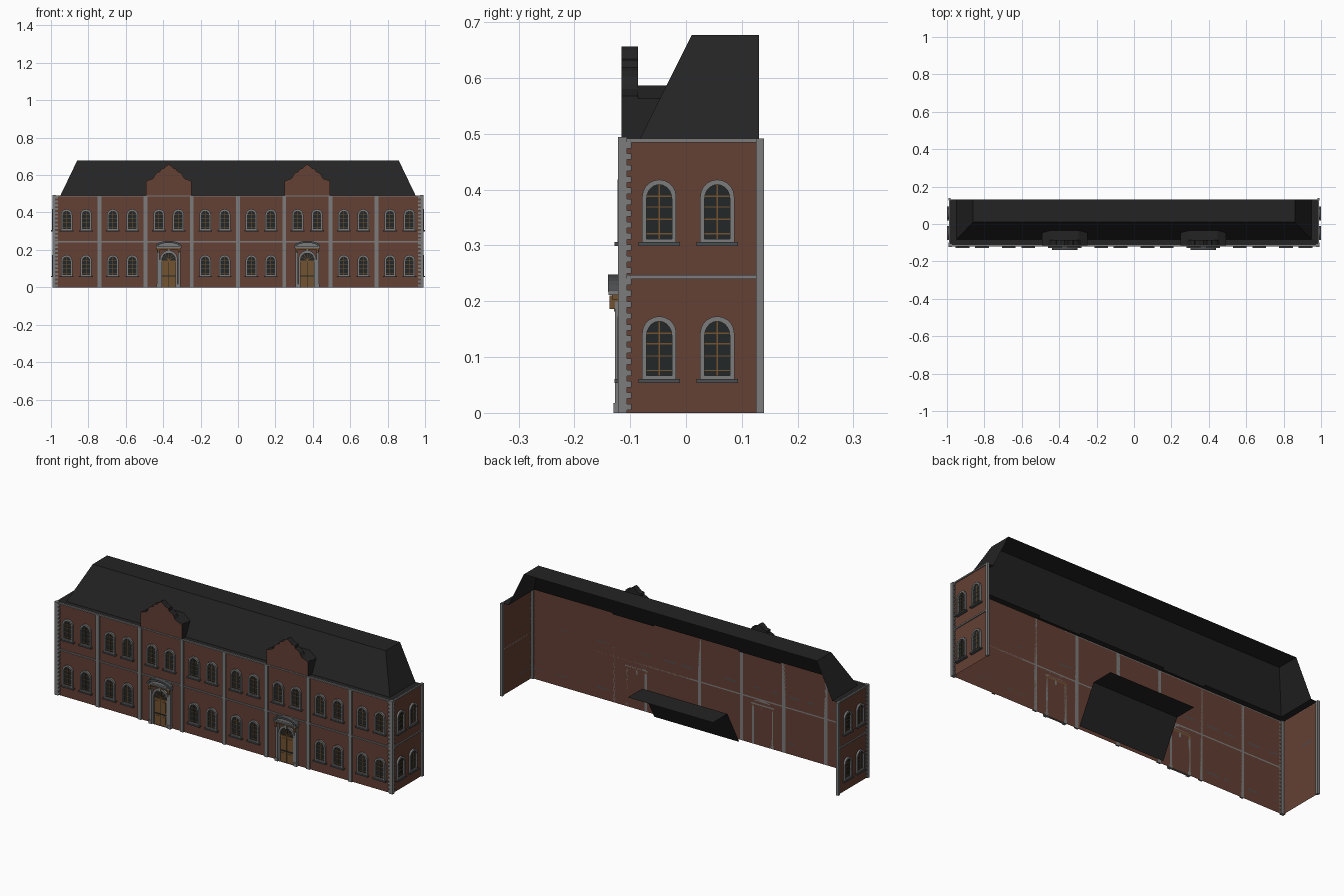
import bpy, bmesh, math

if "Cube" in bpy.data.objects:
    bpy.data.objects.remove(bpy.data.objects["Cube"])

def mat(name, r, g, b):
    m = bpy.data.materials.new(name)
    m.diffuse_color = (r, g, b, 1)
    m.use_nodes = True
    m.node_tree.nodes["Principled BSDF"].inputs["Base Color"].default_value = m.diffuse_color
    return m

MATS = [mat("brick", .125, .050, .033), mat("roof_slate", .017, .017, .017),
        mat("stone", .20, .20, .20), mat("glass", .017, .020, .020),
        mat("wood", .17, .085, .030), mat("dark_stone", .07, .075, .08)]
BRICK, ROOF, STONE, GLASS, WOOD, DARK = range(6)


class Part:
    """Collects faces in one bmesh."""
    def __init__(self):
        self.bm = bmesh.new()

    def face(self, pts, m):
        f = self.bm.faces.new([self.bm.verts.new(p) for p in pts])
        f.material_index = m
        return f

    def box(self, x0, x1, y0, y1, z0, z1, m):
        self.prism([(x0, z0), (x1, z0), (x1, z1), (x0, z1)], y0, y1, m)

    def prism(self, pts, y0, y1, m, side=None, back=None):
        """x,z outline extruded from y0 to y1; back(z) may replace y1."""
        side = m if side is None else side
        a = [self.bm.verts.new((x, y0, z)) for x, z in pts]
        b = [self.bm.verts.new((x, back(z) if back else y1, z)) for x, z in pts]
        self.bm.faces.new(a).material_index = m
        self.bm.faces.new(b[::-1]).material_index = side
        for i in range(len(a)):
            j = (i + 1) % len(a)
            self.bm.faces.new((a[j], a[i], b[i], b[j])).material_index = side

    def ring(self, outer, inner, y0, y1, m):
        """Frame between two outlines with equal point counts."""
        n = len(outer)
        for i in range(n):
            j = (i + 1) % n
            o, p, q, r = outer[i], outer[j], inner[j], inner[i]
            self.face([(o[0], y0, o[1]), (p[0], y0, p[1]), (q[0], y0, q[1]), (r[0], y0, r[1])], m)
            self.face([(o[0], y0, o[1]), (o[0], y1, o[1]), (p[0], y1, p[1]), (p[0], y0, p[1])], m)
            self.face([(r[0], y0, r[1]), (q[0], y0, q[1]), (q[0], y1, q[1]), (r[0], y1, r[1])], m)

    def mesh(self, name):
        bmesh.ops.remove_doubles(self.bm, verts=self.bm.verts, dist=1e-6)
        bmesh.ops.recalc_face_normals(self.bm, faces=self.bm.faces)
        me = bpy.data.meshes.new(name)
        self.bm.to_mesh(me)
        for m in MATS:
            me.materials.append(m)
        return me


def place(me, name, loc=(0, 0, 0), rot=0):
    o = bpy.data.objects.new(name, me)
    o.location, o.rotation_euler = loc, (0, 0, rot)
    bpy.context.collection.objects.link(o)


def arch(hw, z0, spring, top, n=10):
    pts = [(-hw, z0), (hw, z0)]
    for i in range(n + 1):
        t = math.pi * i / n
        pts.append((hw * math.cos(t), spring + (top - spring) * math.sin(t)))
    return pts


FY, SX, BAY, TOP = -.113, .985, .247, .49

# brick walls: front and two ends, open at the back
p = Part()
p.face([(-SX, FY, 0), (SX, FY, 0), (SX, FY, TOP), (-SX, FY, TOP)], BRICK)
for s in (-1, 1):
    p.face([(s * SX, FY, 0), (s * SX, .127, 0), (s * SX, .127, TOP), (s * SX, FY, TOP)], BRICK)
place(p.mesh("walls"), "walls")

# stone pilasters, belt courses, corner quoins and back posts
p = Part()
for k in range(-3, 4):
    p.box(k * BAY - .010, k * BAY + .010, -.121, FY, 0, TOP, STONE)
for z0, z1 in ((.240, .247), (.485, .492)):
    p.box(-.99, .99, -.119, FY, z0, z1, STONE)
    for s in (-1, 1):
        p.box(*sorted((s * SX, s * .99)), -.119, .127, z0, z1, STONE)
place(p.mesh("stone_bands"), "stone_bands")
p = Part()
for s in (-1, 1):
    p.box(*sorted((s * .972, s * .993)), -.122, -.106, 0, .494, STONE)
    p.box(*sorted((s * .980, s * .993)), .125, .14, 0, .492, STONE)
    for i in range(24):
        z = .005 + i * .0204
        p.box(*sorted((s * .963, s * .991)), -.120, FY, z, z + .011, STONE)
        p.box(*sorted((s * SX, s * .991)), -.119, -.098, z, z + .011, STONE)
place(p.mesh("corner_quoins"), "corner_quoins")

# mansard roof shell with flat eave ledge
p = Part()
EX, RX, EY, RY, RZ, BY = .95, .86, -.083, .01, .677, .131
p.face([(-EX, EY, TOP), (EX, EY, TOP), (RX, RY, RZ), (-RX, RY, RZ)], ROOF)
p.face([(-RX, RY, RZ), (RX, RY, RZ), (RX, BY, RZ), (-RX, BY, RZ)], ROOF)
p.face([(-SX, FY, TOP), (SX, FY, TOP), (EX, EY, TOP), (-EX, EY, TOP)], ROOF)
for s in (-1, 1):
    p.face([(s * EX, EY, TOP), (s * EX, BY, TOP), (s * RX, BY, RZ), (s * RX, RY, RZ)], ROOF)
    p.face([(s * SX, FY, TOP), (s * SX, BY, TOP), (s * EX, BY, TOP), (s * EX, EY, TOP)], ROOF)
place(p.mesh("roof"), "roof")

# loose roof section standing on the ground inside
p = Part()
p.face([(-.25, -.09, 0), (.25, -.09, 0), (.25, .01, .187), (-.25, .01, .187)], ROOF)
p.face([(-.25, .01, .187), (.25, .01, .187), (.25, BY, .187), (-.25, BY, .187)], ROOF)
place(p.mesh("inner_roof_section"), "inner_roof_section")

# stepped gable with a dormer behind it
half = [(.122, TOP), (.122, .568), (.088, .580), (.080, .588), (.074, .603), (.060, .614),
        (.046, .619), (.044, .632), (.026, .636), (.012, .650)]
p = Part()
p.prism(half + [(0, .657)] + [(-x, z) for x, z in half[::-1]], -.116, -.086, BRICK, ROOF)
d = [(.122, .480), (.122, .563), (.075, .587)]
p.prism(d + [(-x, z) for x, z in d[::-1]], -.088, 0, ROOF,
        back=lambda z: EY + (z - TOP) * (RY - EY) / (RZ - TOP))
gable = p.mesh("gable")

# arched window: frame, sill, pane, glazing bars
p = Part()
p.ring(arch(.0305, 0, .083, .113), arch(.0225, .007, .079, .104), -.010, 0, STONE)
p.box(-.037, .037, -.015, 0, -.006, .001, DARK)
p.face([(x, -.003, z) for x, z in arch(.0245, .003, .080, .107)], GLASS)
p.box(-.0013, .0013, -.0055, -.003, .005, .105, WOOD)
for z in (.016, .042, .064, .083):
    p.box(-.023, .023, -.005, -.003, z - .0012, z + .0012, WOOD)
window = p.mesh("window")

# doorway: columns, arch, double door, fanlight, pediment
p = Part()
for s in (-1, 1):
    p.box(*sorted((s * .049, s * .062)), -.014, 0, 0, .200, STONE)
    p.box(*sorted((s * .047, s * .064)), -.017, 0, 0, .018, STONE)
    p.box(*sorted((s * .050, s * .061)), -.024, 0, .186, .210, WOOD)
    p.box(*sorted((s * .002, s * .037)), -.006, -.003, 0, .136, WOOD)
    for z0, z1 in ((.012, .050), (.072, .128)):
        p.box(*sorted((s * .010, s * .030)), -.008, -.006, z0, z1, WOOD)
p.ring(arch(.048, 0, .148, .198), arch(.038, 0, .148, .186), -.011, 0, STONE)
p.face([(x, -.003, z) for x, z in arch(.039, 0, .148, .187)], GLASS)
p.box(-.037, .037, -.0075, -.003, .057, .064, GLASS)
p.box(-.038, .038, -.009, -.003, .136, .143, WOOD)
for i in range(1, 6):
    t = math.pi * i / 6
    c, s = math.cos(t), math.sin(t)
    w = .0013
    p.prism([(-w * s, .143 + w * c), (w * s, .143 - w * c),
             (.037 * c + w * s, .146 + .037 * s - w * c),
             (.037 * c - w * s, .146 + .037 * s + w * c)], -.0055, -.003, WOOD)
p.box(-.006, .006, -.016, 0, .182, .204, STONE)
p.box(-.064, .064, -.020, 0, .203, .211, WOOD)
p.box(-.068, .068, -.026, 0, .211, .218, STONE)
p.prism(arch(.058, .217, .219, .240), -.016, 0, STONE)
p.ring(arch(.068, .217, .220, .248), arch(.056, .2175, .219, .238), -.027, 0, DARK)
door = p.mesh("doorway")

# place gables, doors and windows along the front
for k in range(8):
    cx = (k - 3.5) * BAY
    entrance = k in (2, 5)
    if entrance:
        place(gable, "gable", (cx, 0, 0))
        place(door, "doorway", (cx, FY, 0))
    for dx in (-.052, .052):
        place(window, "upper_window", (cx + dx, FY, .305))
        if not entrance:
            place(window, "lower_window", (cx + dx, FY, .060))

# windows on both ends
for s in (-1, 1):
    for y in (-.048, .056):
        for z in (.060, .305):
            place(window, "end_window", (s * SX, y, z), s * math.pi / 2)
